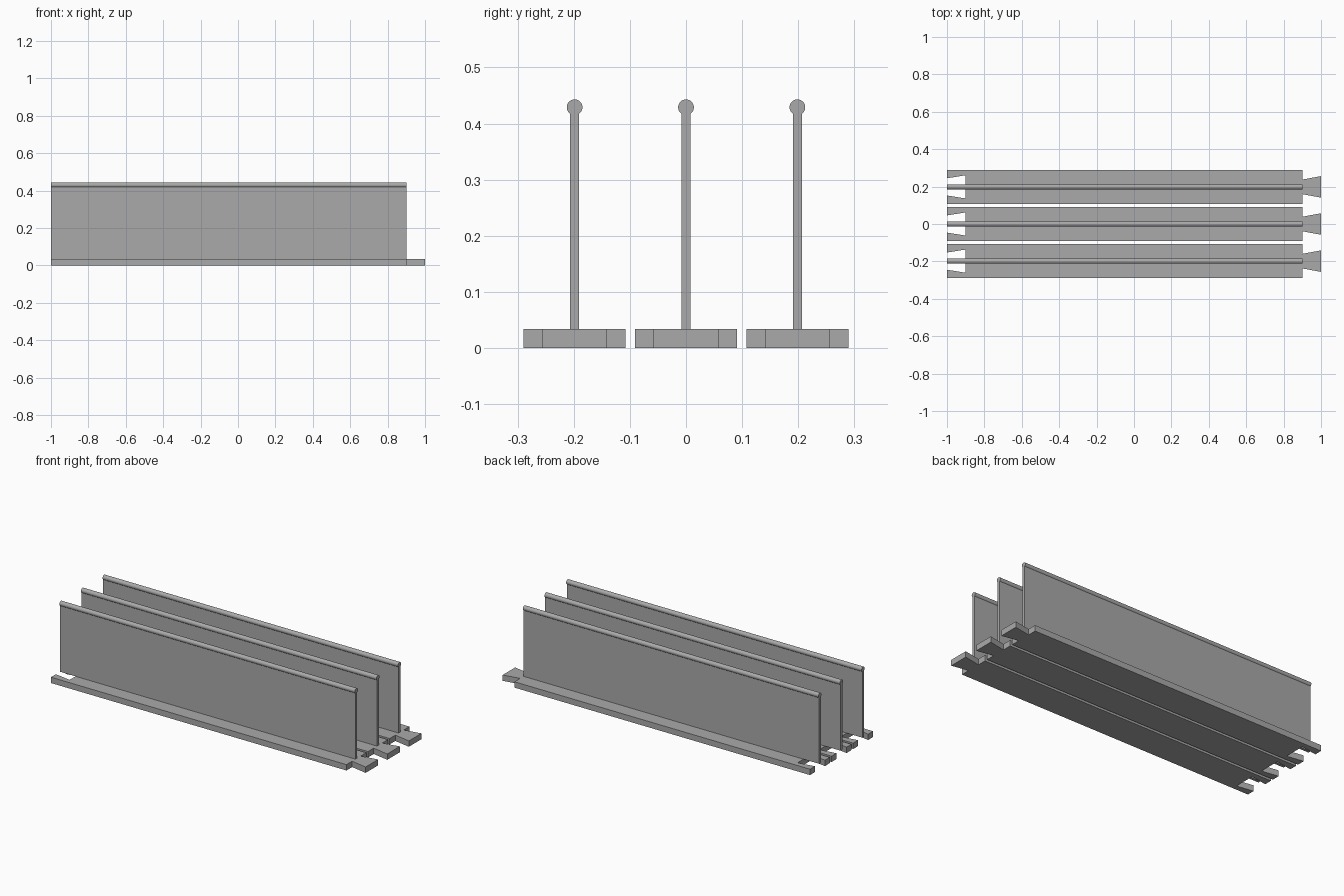
import bpy, bmesh, math

if "Cube" in bpy.data.objects:
    bpy.data.objects.remove(bpy.data.objects["Cube"])

grey = bpy.data.materials.new("plain grey")
grey.diffuse_color = (0.4, 0.4, 0.4, 1)
grey.use_nodes = True
grey.node_tree.nodes["Principled BSDF"].inputs["Base Color"].default_value = grey.diffuse_color

PITCH = 0.1985          # spacing between the dividers
X0, X1 = -1.0, 0.9      # ends of wall and base body
BASE_H = 0.034
BASE_W = 0.091          # half width of base
BEAD_R, BEAD_Z = 0.014, 0.429


def extrude(name, points, axis, length):
    """Fill a closed outline and extrude it along an axis."""
    bm = bmesh.new()
    face = bm.faces.new([bm.verts.new(p) for p in points])
    out = bmesh.ops.extrude_face_region(bm, geom=[face])
    verts = [g for g in out["geom"] if isinstance(g, bmesh.types.BMVert)]
    bmesh.ops.translate(bm, verts=verts, vec=[a * length for a in axis])
    bmesh.ops.recalc_face_normals(bm, faces=bm.faces)
    mesh = bpy.data.meshes.new(name)
    bm.to_mesh(mesh)
    bm.free()
    mesh.materials.append(grey)
    obj = bpy.data.objects.new(name, mesh)
    bpy.context.collection.objects.link(obj)
    return obj


# Base outline: dovetail tab at one end, matching socket at the other
half = [(X0 + 0.1, 0.062), (X0, 0.046), (X0, BASE_W),
        (X1, BASE_W), (X1, 0.039), (1.0, 0.0575)]
outline = half + [(x, -y) for x, y in reversed(half)]

# Wall with a round bead along the top, as one keyhole profile
WALL_T = 0.008
start = math.asin(WALL_T / BEAD_R)
steps = 32
profile = [(-WALL_T, BASE_H), (WALL_T, BASE_H)]
for i in range(steps + 1):
    a = start + (2 * math.pi - 2 * start) * i / steps
    profile.append((BEAD_R * math.sin(a), BEAD_Z - BEAD_R * math.cos(a)))

for label, row in (("front", -1), ("middle", 0), ("back", 1)):
    y = row * PITCH
    base = extrude(label + "_base", [(px, py, 0) for px, py in outline], (0, 0, 1), BASE_H)
    wall = extrude(label + "_beaded_wall", [(X0, py, pz) for py, pz in profile], (1, 0, 0), X1 - X0)
    base.location.y = wall.location.y = y

    # Smooth the bead only
    bpy.ops.object.select_all(action="DESELECT")
    wall.select_set(True)
    bpy.context.view_layer.objects.active = wall
    bpy.ops.object.shade_smooth_by_angle(angle=math.radians(30))
